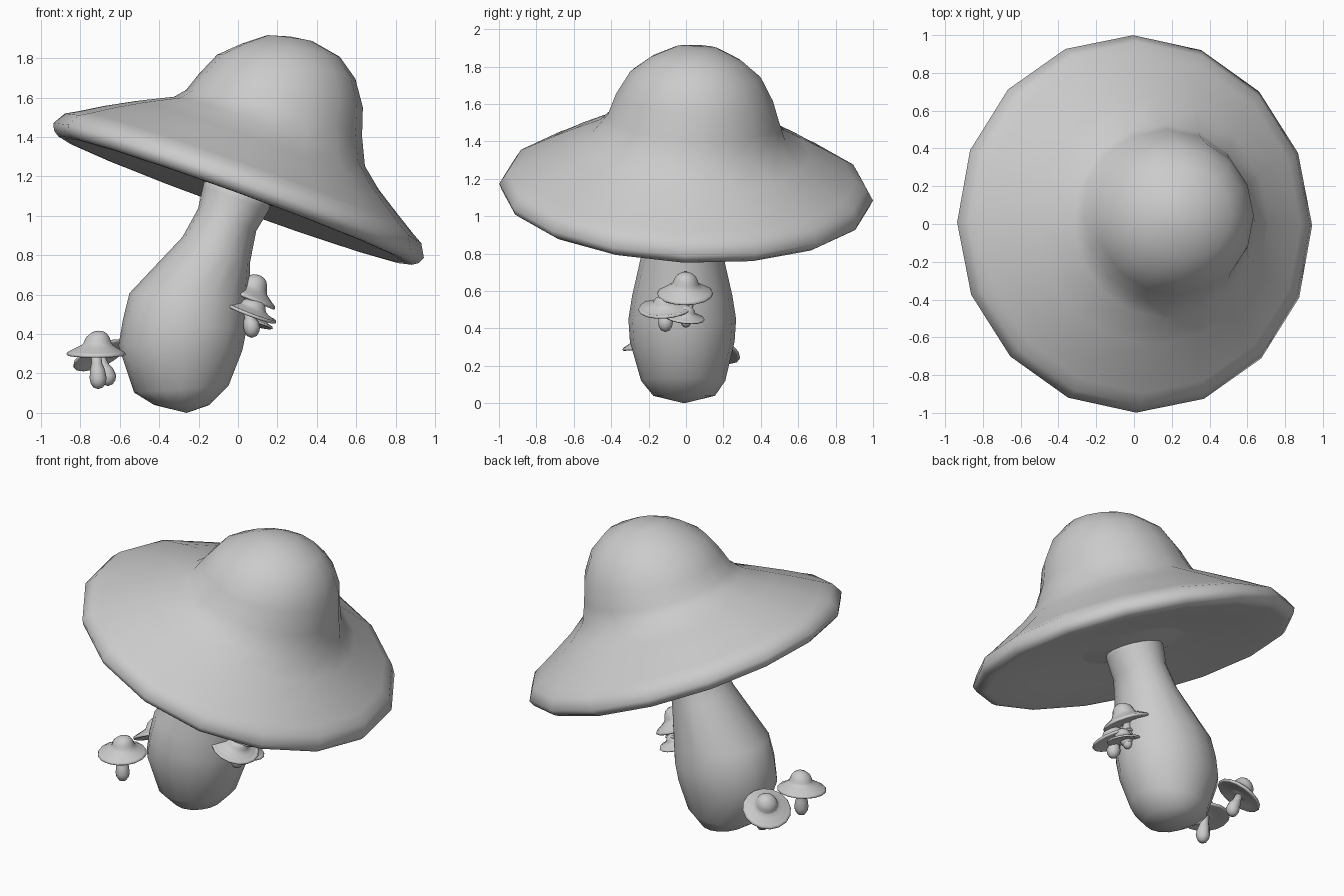
import bpy, bmesh, math
from mathutils import Vector

if "Cube" in bpy.data.objects:
    bpy.data.objects.remove(bpy.data.objects["Cube"])

grey = bpy.data.materials.new("mushroom_grey")
grey.diffuse_color = (0.6, 0.6, 0.6, 1)
grey.use_nodes = True
grey.node_tree.nodes["Principled BSDF"].inputs["Base Color"].default_value = grey.diffuse_color


def loft(name, rings):
    """Skin a list of point rings; one-point rings become poles."""
    bm = bmesh.new()
    loops = [[bm.verts.new(p) for p in ring] for ring in rings]
    for a, b in zip(loops, loops[1:]):
        n = max(len(a), len(b))
        for i in range(n):
            j = (i + 1) % n
            if len(a) == 1:
                bm.faces.new((a[0], b[j], b[i]))
            elif len(b) == 1:
                bm.faces.new((a[i], a[j], b[0]))
            else:
                bm.faces.new((a[i], a[j], b[j], b[i]))
    bmesh.ops.recalc_face_normals(bm, faces=bm.faces)
    mesh = bpy.data.meshes.new(name)
    bm.to_mesh(mesh)
    bm.free()
    for p in mesh.polygons:
        p.use_smooth = True
    mesh.materials.append(grey)
    ob = bpy.data.objects.new(name, mesh)
    bpy.context.collection.objects.link(ob)
    return ob


# Cap profile from underside to crown: radius, height, sideways drift, upright lean (slope)
CAP = [(0, -.01, 0, 0), (.17, -.01, 0, 0), (.31, .02, 0, 0), (.33, .02, 0, 0),
       (.65, -.015, 0, 0), (.92, -.045, 0, 0), (.955, -.045, 0, 0), (.985, -.025, 0, 0),
       (1, .01, 0, 0), (.962, .075, 0, 0), (.9, .11, 0, 0), (.79, .178, 0, 0),
       (.655, .258, .01, 0), (.515, .345, .045, 0), (.46, .44, .035, .09),
       (.42, .56, .028, .15), (.35, .684, .012, .18), (.245, .77, .005, .22),
       (.115, .825, -.02, .22), (0, .835, -.02, 0)]


def cap(name, centre, normal, scale=1, sides=16, flat=1):
    q = Vector((0, 0, 1)).rotation_difference(Vector(normal).normalized())
    rings = []
    for r, h, dx, lean in CAP:
        k = h * flat if h > .1 else h
        ring = []
        for i in range(sides if r else 1):
            a = 2 * math.pi * i / sides
            p = Vector((dx + r * math.cos(a), (.02 if h > .4 else 0) + r * math.sin(a),
                        k + lean * r * math.cos(a)))
            ring.append(Vector(centre) + scale * (q @ p))
        rings.append(ring)
    return loft(name, rings)


def stalk(name, rows, sides=16):
    """Rows: centre x, y, z, radius x, radius y, tilt in degrees."""
    rings = []
    for x, y, z, rx, ry, t in rows:
        n = sides if rx else 1
        t = math.radians(t)
        rings.append([Vector((x + rx * math.cos(a) * math.cos(t), y + ry * math.sin(a),
                              z - rx * math.cos(a) * math.sin(t)))
                      for a in (2 * math.pi * i / n for i in range(n))])
    return loft(name, rings)


# Large tilted cap
cap("main_cap", (0, 0, 1.12), (.342, .045, .94))

# Large leaning stem with a swollen base
stalk("main_stem", [
    (-.26, -.01, 0, 0, 0, 0), (-.285, -.01, .04, .14, .165, 0),
    (-.288, -.015, .12, .24, .225, -4), (-.292, -.02, .33, .315, .28, 2),
    (-.27, -.02, .45, .315, .288, 4), (-.248, -.02, .575, .305, .268, 6),
    (-.11, -.02, .83, .183, .21, 20), (-.055, -.01, .98, .158, .175, 21),
    (-.01, 0, 1.09, .178, .175, 20), (.01, 0, 1.16, .18, .175, 20), (.01, 0, 1.16, 0, 0, 0)])

# Small mushrooms: name, cap centre, cap normal, scale, bulb centre, dome flattening
SMALL = [
    ("upper_side", (.05, -.005, .585), (.38, 0, .92), .15, (.055, -.005, .47), 1),
    ("middle_side", (.055, -.108, .51), (.36, -.08, .93), .148, (.07, -.11, .43), .6),
    ("lower_side", (.075, -.005, .455), (.25, .1, .95), .105, (.05, .0, .44), .8),
    ("base_front", (-.72, -.19, .298), (.0, -.08, 1), .15, (-.71, -.2, .17), .93),
    ("base_back", (-.70, .15, .29), (-.4, .35, .87), .148, (-.66, .14, .185), .9),
]
for name, c, n, s, bulb, flat in SMALL:
    cap(name + "_mushroom_cap", c, n, s, 16, flat)
    b, top = Vector(bulb), Vector(c)
    k = s / .15
    rows = [(*(b - Vector((0, 0, .05 * k))), 0, 0, 0)]
    for t, dz, r in ((0, -.04, .025), (0, -.02, .038), (0, .005, .043),
                     (.3, .01, .038), (.65, 0, .027), (1, 0, .026)):
        p = b.lerp(top, t) + Vector((0, 0, dz * k))
        rows.append((*p, r * k, r * k, 0))
    rows.append((*top, 0, 0, 0))
    stalk(name + "_mushroom_stalk", rows, 10)
